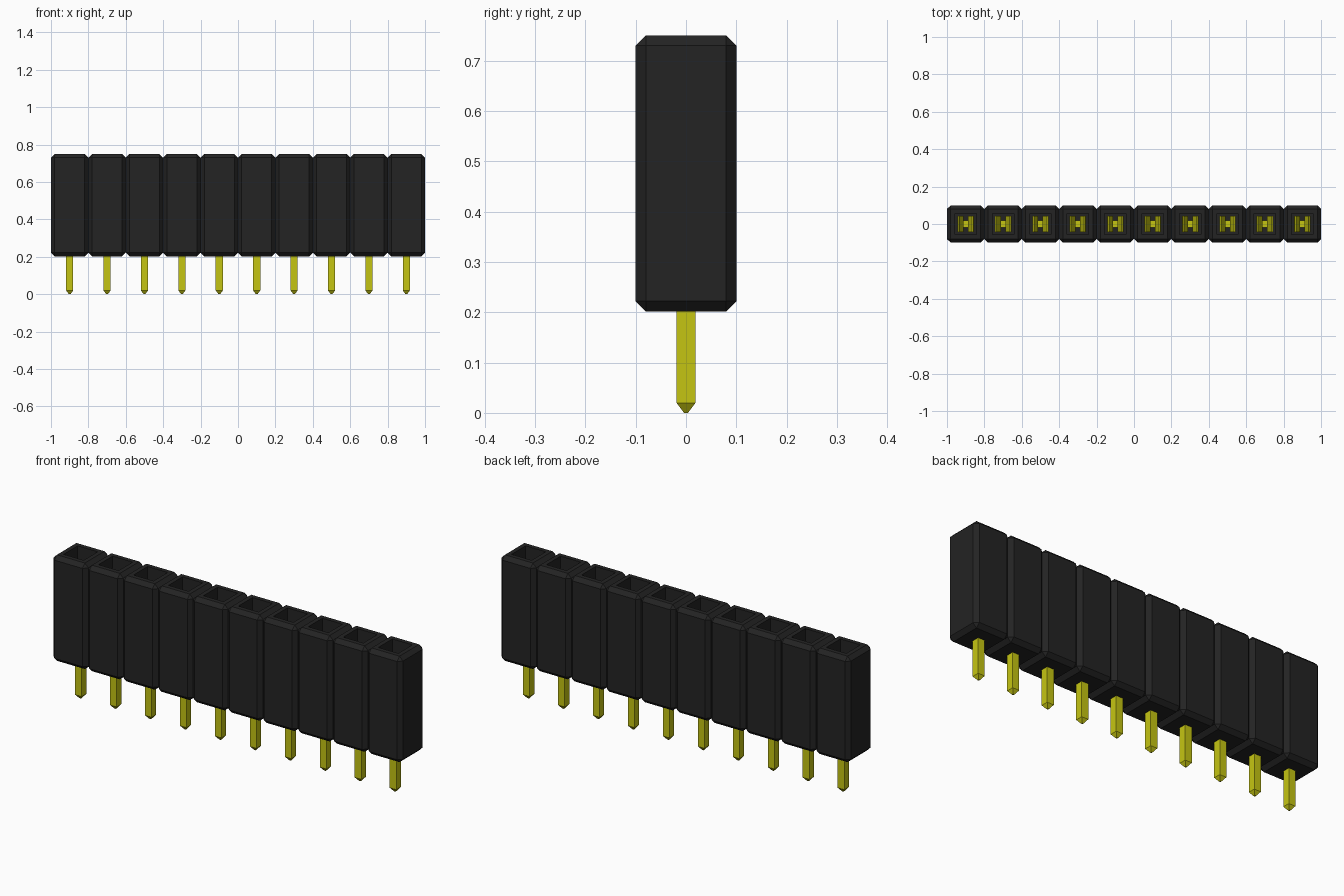
import bpy
import bmesh

if "Cube" in bpy.data.objects:
    bpy.data.objects.remove(bpy.data.objects["Cube"], do_unlink=True)

COUNT = 10
PITCH = 0.2
BOTTOM, TOP = 0.202, 0.75
FLOOR = 0.27


def material(name, colour):
    mat = bpy.data.materials.new(name)
    mat.use_nodes = True
    mat.diffuse_color = colour
    bsdf = mat.node_tree.nodes["Principled BSDF"]
    bsdf.inputs["Base Color"].default_value = colour
    bsdf.inputs["Roughness"].default_value = 0.6
    return mat


black = material("black plastic", (0.017, 0.017, 0.017, 1))
yellow = material("yellow metal", (0.56, 0.56, 0.006, 1))


def finish(bm, name, mat):
    bmesh.ops.recalc_face_normals(bm, faces=bm.faces[:])
    mesh = bpy.data.meshes.new(name)
    bm.to_mesh(mesh)
    bm.free()
    mesh.materials.append(mat)
    return mesh


# Housing cell: chamfered block with a square socket sunk into its top
def housing_mesh():
    bm = bmesh.new()
    bmesh.ops.create_cube(bm, size=1)
    for v in bm.verts:
        v.co.x *= PITCH
        v.co.y *= 0.2
        v.co.z = BOTTOM if v.co.z < 0 else TOP
    bmesh.ops.bevel(bm, geom=bm.edges[:], offset=0.02, segments=1,
                    profile=0.5, affect='EDGES')
    bm.normal_update()
    top = max(bm.faces, key=lambda f: f.calc_center_median().z)
    bmesh.ops.inset_individual(bm, faces=[top], thickness=0.032)
    bmesh.ops.inset_individual(bm, faces=[top], thickness=0.0,
                               depth=FLOOR - TOP)
    return finish(bm, "housing_cell", black)


# Square pin with a tapered tip, built from stacked square sections
def pin_mesh():
    bm = bmesh.new()
    rings = []
    for z, r in ((0.0, 0.004), (0.02, 0.019), (FLOOR + 0.01, 0.019)):
        rings.append([bm.verts.new((x * r, y * r, z))
                      for x, y in ((-1, -1), (1, -1), (1, 1), (-1, 1))])
    for a, b in zip(rings, rings[1:]):
        for i in range(4):
            j = (i + 1) % 4
            bm.faces.new((a[i], a[j], b[j], b[i]))
    bm.faces.new(rings[0][::-1])
    bm.faces.new(rings[-1])
    return finish(bm, "pin", yellow)


# Contact: two mirrored bowed spring leaves standing on a crossbar
def contact_mesh():
    bm = bmesh.new()
    path = ((0.036, FLOOR), (0.036, 0.38), (0.012, 0.53), (0.034, 0.61))
    t = 0.008
    outline = [(x, z) for x, z in path] + [(x + t, z) for x, z in path[::-1]]
    n = len(outline)
    for side in (-1, 1):
        front, back = ([bm.verts.new((side * x, y, z)) for x, z in outline]
                       for y in (-0.042, 0.042))
        for i in range(n):
            j = (i + 1) % n
            bm.faces.new((front[i], front[j], back[j], back[i]))
        for i in range(len(path) - 1):
            for ring in (front, back):
                bm.faces.new((ring[i], ring[i + 1], ring[n - 2 - i], ring[n - 1 - i]))
    bar = bmesh.ops.create_cube(bm, size=1)["verts"]
    for v in bar:
        v.co.x *= 0.08
        v.co.y *= 0.04
        v.co.z = FLOOR + (0.02 if v.co.z > 0 else 0.002)
    return finish(bm, "contact", yellow)


# Repeat the three parts along the row
parts = (("housing_cell", housing_mesh()), ("pin", pin_mesh()),
         ("contact", contact_mesh()))
for i in range(COUNT):
    for name, mesh in parts:
        obj = bpy.data.objects.new(f"{name}_{i + 1}", mesh)
        obj.location.x = (i - (COUNT - 1) / 2) * PITCH
        bpy.context.collection.objects.link(obj)
